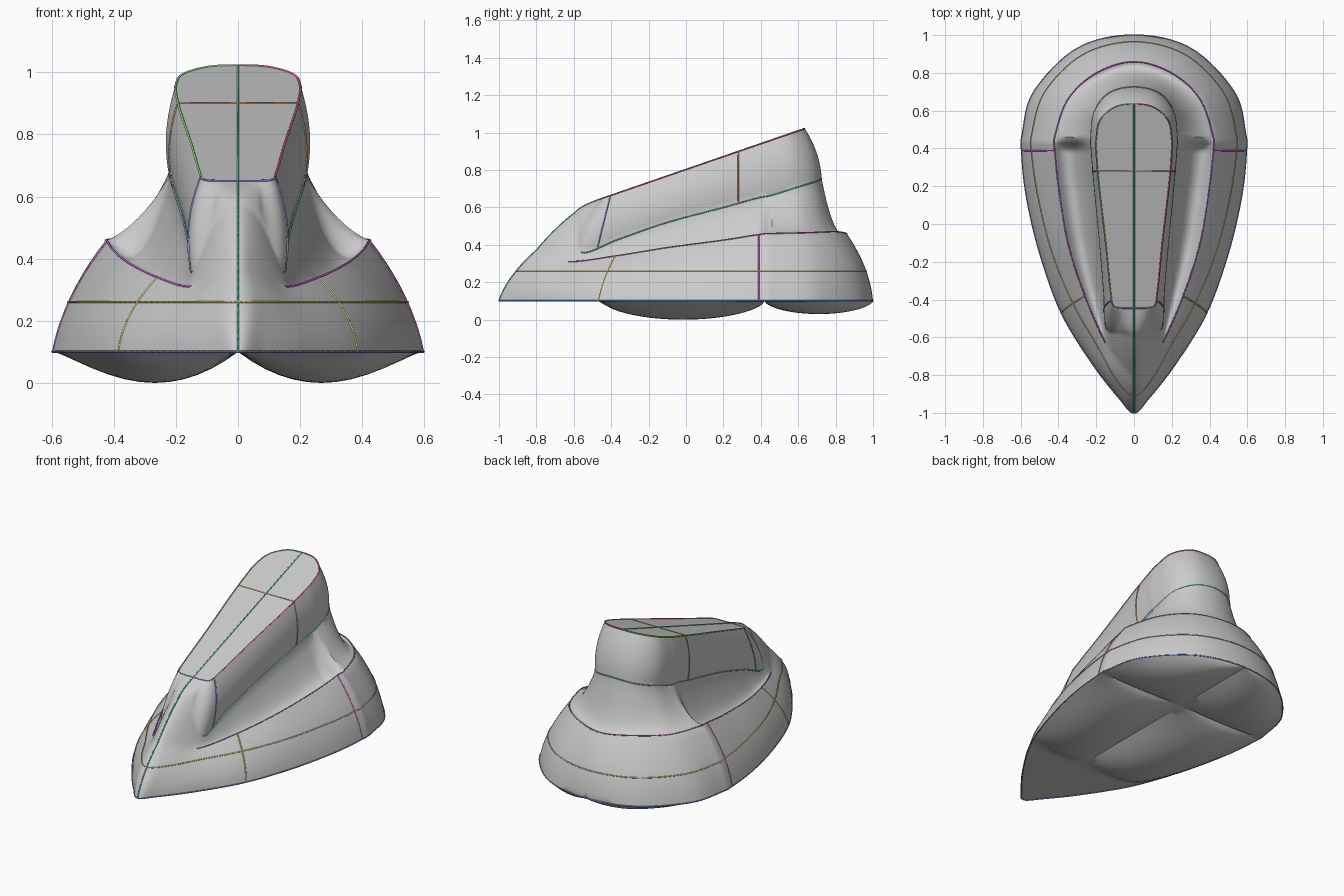
import bpy, bmesh
from mathutils import Vector, Matrix

if "Cube" in bpy.data.objects:
    bpy.data.objects.remove(bpy.data.objects["Cube"])

SEG, ROWS = 8, 10     # samples per span, rows per band

# Right-hand half outlines, running from the nose round to the back
base = [(x, y, .1) for x, y in [
    (0, -1), (.08, -.92), (.22, -.74), (.385, -.47), (.50, -.15), (.57, .15),
    (.595, .39), (.59, .48), (.53, .70), (.30, .93), (0, 1)]]
shelf = [(0, -.80, .37), (.06, -.75, .36), (.15, -.63, .31), (.26, -.38, .34),
         (.35, -.10, .385), (.40, .20, .425), (.42, .39, .455), (.42, .46, .46),
         (.35, .66, .465), (.20, .80, .47), (0, .86, .46)]
waist = [(0, -.59, .575), (.07, -.575, .525), (.145, -.56, .36), (.155, -.36, .43),
         (.175, -.10, .52), (.20, .20, .60), (.215, .38, .65), (.22, .46, .665),
         (.205, .60, .71), (.13, .695, .74), (0, .725, .755)]
crown = [(x, y, .803 + .345 * y) for x, y in [
    (0, -.445), (.06, -.445), (.11, -.43), (.125, -.35), (.15, -.10), (.185, .20),
    (.20, .38), (.20, .45), (.18, .55), (.10, .62), (0, .635)]]
sag = [-.012, -.01, 0, .075, .12, .13, .13, .03, .05, .09, .10]   # groove depth


def spline(pts):
    """Smooth samples through the points, mirrored at both ends."""
    p = [Vector(q) for q in pts]
    flip = lambda v: Vector((-v.x, v.y, v.z))
    p = [flip(p[1])] + p + [flip(p[-2])]
    out = []
    for i in range(1, len(p) - 2):
        for k in range(SEG):
            t = k / SEG
            a, b = (p[i + 1] - p[i - 1]) / 2, (p[i + 2] - p[i]) / 2
            out.append(p[i] * (2*t**3 - 3*t*t + 1) + a * (t**3 - 2*t*t + t)
                       + p[i + 1] * (3*t*t - 2*t**3) + b * (t**3 - t*t))
    return out + [p[-2]]


def outward(ring, i):
    if i in (0, len(ring) - 1):
        return Vector((0, -1 if i == 0 else 1, 0))
    d = ring[i + 1] - ring[i - 1]
    return Vector((d.y, -d.x, 0)).normalized()


def band(a, b, bulge, dip):
    """Rows from ring a up to (not including) ring b."""
    rows = []
    for r in range(ROWS):
        t = r / ROWS
        h = 4 * t * (1 - t)
        row = []
        for i in range(len(a)):
            s, k = min(i // SEG, len(sag) - 2), i / SEG
            d = sag[s] + (sag[s + 1] - sag[s]) * (k - s)
            row.append(a[i].lerp(b[i], t) + outward(a, i) * bulge * h
                       - Vector((0, 0, d * h * dip)))
        rows.append(row)
    return rows


R = [spline(r) for r in (base, shelf, waist, crown)]
grid = band(R[0], R[1], .027, 0) + band(R[1], R[2], 0, 1) + band(R[2], R[3], .02, 0) + [R[3]]
N = len(R[0])
over = lambda p: Vector((0, p.y, p.z))


def underside(p, u):
    """Belly lobes either side of the centre line."""
    y, depth = p.y, 0
    if -.45 < y < .42:
        v, depth = (y + .45) / .87, .1
    elif y >= .42:
        v, depth = (y - .42) / .58, .07
    g = max(0, 4 * v * (1 - v)) ** .6 if depth else 0
    return Vector((p.x * u, y, .1 - depth * g * 4 * u * (1 - u)))


# Body: lofted half with belly and flat top, then mirrored
bm = bmesh.new()
vs = [[bm.verts.new(p) for p in row] for row in grid]
vs.append([bm.verts.new(over(p)) for p in R[3]])
belly = [[bm.verts.new(underside(p, c / 12)) for p in R[0]] for c in range(13)]
for sheet in (vs, belly):
    for a, b in zip(sheet, sheet[1:]):
        for i in range(N - 1):
            bm.faces.new((a[i], a[i + 1], b[i + 1], b[i]))
bmesh.ops.remove_doubles(bm, verts=bm.verts, dist=1e-4)
bmesh.ops.mirror(bm, geom=bm.verts[:] + bm.edges[:] + bm.faces[:],
                 matrix=Matrix.Identity(4), merge_dist=1e-4, axis='X')
bmesh.ops.recalc_face_normals(bm, faces=bm.faces)
mesh = bpy.data.meshes.new("body")
bm.to_mesh(mesh)
bm.free()
body = bpy.data.objects.new("body", mesh)
bpy.context.collection.objects.link(body)
bpy.context.view_layer.objects.active = body
body.select_set(True)
bpy.ops.object.shade_smooth_by_angle(angle=.6)


def line(name, pts, color, sides=(1, -1)):
    """Thin coloured guide line lying on the surface."""
    cu = bpy.data.curves.new(name, 'CURVE')
    cu.dimensions, cu.bevel_depth, cu.bevel_resolution = '3D', .004, 0
    for s in sides:
        sp = cu.splines.new('POLY')
        sp.points.add(len(pts) - 1)
        for q, p in zip(sp.points, pts):
            q.co = (p.x * s, p.y, p.z, 1)
    mat = bpy.data.materials.new(name)
    mat.diffuse_color = (*color, 1)
    mat.use_nodes = True
    mat.node_tree.nodes["Principled BSDF"].inputs["Base Color"].default_value = mat.diffuse_color
    cu.materials.append(mat)
    bpy.context.collection.objects.link(bpy.data.objects.new(name, cu))


B = ROWS
column = lambda s, a, b: [row[int(s * SEG)] for row in grid[a:b + 1]]


def level(i, z):
    """Point where column i of the skirt reaches height z."""
    for lo, hi in zip(grid[:B], grid[1:B + 1]):
        if hi[i].z >= z:
            return lo[i].lerp(hi[i], (z - lo[i].z) / (hi[i].z - lo[i].z))


# Lines around the body
line("base_line", R[0], (.15, .3, .65))
line("skirt_line", [level(i, .26) for i in range(N)], (.7, .5, .2))
line("shelf_line", R[1][2 * SEG:], (.55, .15, .6))
line("waist_line", R[2][2 * SEG:], (.15, .6, .55))
line("left_top_edge", R[3][2 * SEG:], (.3, .75, .2), (-1,))
line("right_top_edge", R[3][2 * SEG:], (.75, .12, .35), (1,))
# Lines running up the body
line("spine_line", column(0, 0, 3 * B) + [over(R[3][-1])], (.1, .6, .45), (1,))
line("front_side_line", column(3, 0, B), (.85, .85, .2))
line("rear_side_line", column(6, 0, B), (.75, .2, .75))
line("nose_arch", column(2.6, 2 * B, 3 * B) + R[3][2 * SEG + 4::-1], (.25, .3, .7))
arch = column(5.4, 2 * B, 3 * B)
line("handle_arch", arch + [over(arch[-1])], (.65, .35, .2))
